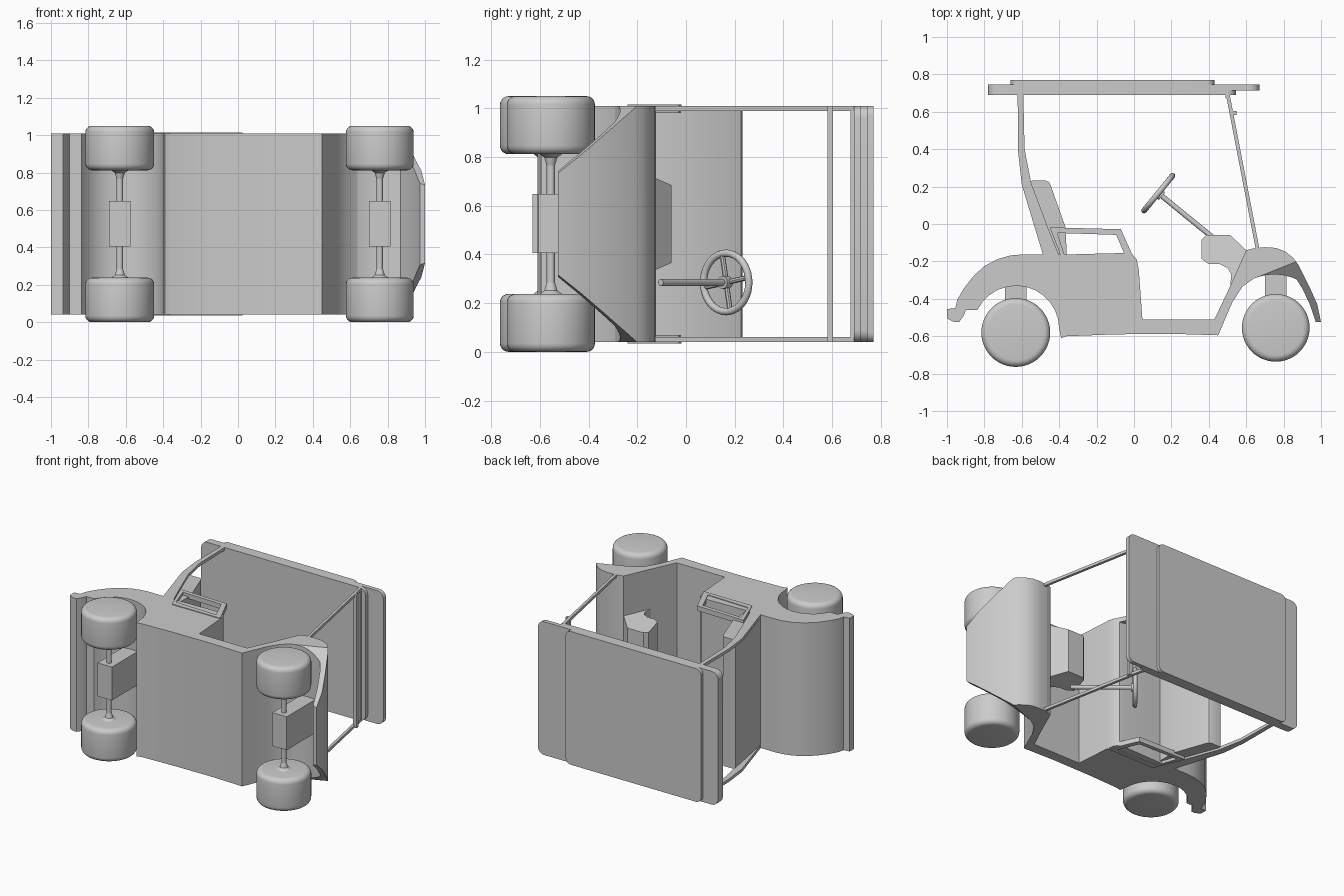
import bpy, bmesh, math
from mathutils import Vector

if "Cube" in bpy.data.objects:
    bpy.data.objects.remove(bpy.data.objects["Cube"])

Z0, Z1, ZC = 0.04, 1.01, 0.525   # body side planes and the mirror plane


def finish(name, bm, angle=30):
    bmesh.ops.recalc_face_normals(bm, faces=bm.faces)
    me = bpy.data.meshes.new(name)
    bm.to_mesh(me)
    bm.free()
    ob = bpy.data.objects.new(name, me)
    bpy.context.collection.objects.link(ob)
    bpy.ops.object.select_all(action='DESELECT')
    ob.select_set(True)
    bpy.context.view_layer.objects.active = ob
    bpy.ops.object.shade_smooth_by_angle(angle=math.radians(angle))
    return ob


def arc(cx, cy, r, a0, a1, n=12):
    return [(cx + r * math.cos(math.radians(a0 + (a1 - a0) * i / n)),
             cy + r * math.sin(math.radians(a0 + (a1 - a0) * i / n))) for i in range(n + 1)]


def prism(pts, z0, z1):
    bm = bmesh.new()
    f = bm.faces.new([bm.verts.new((x, y, z0)) for x, y in pts])
    r = bmesh.ops.extrude_face_region(bm, geom=[f])
    bmesh.ops.translate(bm, verts=[v for v in r['geom'] if isinstance(v, bmesh.types.BMVert)],
                        vec=(0, 0, z1 - z0))
    return bm


def slab(pts, name, z0=Z0, z1=Z1):
    return finish(name, prism(pts, z0, z1))


def both_sides(pts, name, depth, out=0.0):
    slab(pts, name + "_left", Z0 - out, Z0 + depth)
    slab(pts, name + "_right", Z1 - depth, Z1 + out)


def rod(name, a, b, r0, r1=None, seg=20):
    a, b = Vector(a), Vector(b)
    bm = bmesh.new()
    bmesh.ops.create_cone(bm, cap_ends=True, segments=seg, radius1=r0,
                          radius2=r0 if r1 is None else r1, depth=(b - a).length)
    bm.transform((b - a).to_track_quat('Z', 'Y').to_matrix().to_4x4())
    bmesh.ops.translate(bm, verts=bm.verts, vec=(a + b) / 2)
    return finish(name, bm)


def box(name, x0, x1, y0, y1, z0, z1, corner=0.0):
    bm = prism([(x0, y0), (x1, y0), (x1, y1), (x0, y1)], z0, z1)
    if corner:
        es = [e for e in bm.edges
              if abs(e.verts[0].co.y - e.verts[1].co.y) > 0.9 * (y1 - y0)]
        bmesh.ops.bevel(bm, geom=es, offset=corner, segments=6, profile=0.5, affect='EDGES')
    return finish(name, bm)


# Main body: rear fender, seat base, floor and front pillar in one profile
body = (arc(-0.63, -0.56, 0.23, 0, 154) +
        [(-0.90, -0.46), (-0.91, -0.49), (-0.935, -0.525), (-0.96, -0.525), (-1.0, -0.505),
         (-1.0, -0.455), (-0.955, -0.45), (-0.945, -0.405), (-0.91, -0.345), (-0.86, -0.28),
         (-0.80, -0.225), (-0.73, -0.188), (-0.66, -0.168), (-0.60, -0.163), (-0.36, -0.163),
         (-0.05, -0.155), (-0.01, -0.16), (0.015, -0.19), (0.025, -0.24), (0.045, -0.51),
         (0.43, -0.51), (0.52, -0.32), (0.60, -0.14), (0.64, -0.13), (0.64, -0.292),
         (0.58, -0.335), (0.525, -0.42), (0.45, -0.595), (0.20, -0.587), (-0.10, -0.59),
         (-0.36, -0.60), (-0.39, -0.61)])
slab(body, "body")

# Front hood, with both lower corners sliced off at a slant
hood = ([(0.64, -0.13), (0.70, -0.124), (0.76, -0.128), (0.81, -0.148), (0.85, -0.18),
         (0.88, -0.22), (0.94, -0.34), (0.98, -0.43), (1.0, -0.525), (0.972, -0.525),
         (0.94, -0.43), (0.90, -0.345)] + arc(0.75, -0.56, 0.29, 66, 112.3, 8))
bm = prism(hood, Z0, Z1)
p1, p2, p3 = Vector((0.87, -0.2, Z1)), Vector((0.72, -0.26, Z1)), Vector((0.985, -0.53, 0.735))
n = (p2 - p1).cross(p3 - p1).normalized()
if n.z < 0:
    n = -n
for s in (1, -1):
    co = Vector((p1.x, p1.y, p1.z if s > 0 else 2 * ZC - p1.z))
    r = bmesh.ops.bisect_plane(bm, geom=bm.verts[:] + bm.edges[:] + bm.faces[:], plane_co=co,
                               plane_no=(n.x, n.y, n.z * s), clear_outer=True)
    cut = [e for e in r['geom_cut'] if isinstance(e, bmesh.types.BMEdge)]
    bmesh.ops.holes_fill(bm, edges=cut)
finish("hood", bm)

# Seat back
slab([(-0.555, 0.225), (-0.545, 0.232), (-0.475, 0.233), (-0.455, 0.225), (-0.445, 0.205),
      (-0.365, -0.02), (-0.36, -0.17), (-0.485, -0.17)], "seat_back", Z0 + 0.015, Z1 - 0.015)

# Rear roof posts running down beside the seat back
both_sides([(-0.622, 0.70), (-0.592, 0.70), (-0.585, 0.40), (-0.55, 0.22), (-0.46, -0.02),
            (-0.40, -0.17), (-0.485, -0.17), (-0.60, 0.21), (-0.62, 0.39)], "rear_post", 0.022)

# Armrest frames: four bars around an opening
outer = [(-0.45, -0.018), (-0.07, -0.028), (0.025, -0.24), (-0.365, -0.24)]
inner = [(-0.41, -0.048), (-0.095, -0.058), (-0.03, -0.21), (-0.36, -0.2)]
for i in range(4):
    j = (i + 1) % 4
    both_sides([outer[i], outer[j], inner[j], inner[i]], f"armrest_bar_{i}", 0.03, 0.005)

# Windscreen frame
both_sides([(0.49, 0.70), (0.51, 0.70), (0.67, -0.13), (0.65, -0.13)], "windscreen_post", 0.02)
box("windscreen_crossbar", 0.518, 0.548, 0.582, 0.604, Z0, Z1)
box("windscreen_top_bar", 0.49, 0.51, 0.675, 0.70, Z0, Z1)

# Dashboard, narrower toward the top
dash = prism([(0.36, -0.085), (0.385, -0.06), (0.515, -0.06), (0.60, -0.14), (0.50, -0.37),
              (0.515, -0.33), (0.52, -0.27), (0.50, -0.235), (0.46, -0.215), (0.40, -0.215),
              (0.36, -0.185)], 0.33, 0.72)
for v in dash.verts:
    if v.co.y > -0.1:
        v.co.z += 0.035 if v.co.z < ZC else -0.035
finish("dashboard", dash)

# Roof: stepped plates with rounded corners
box("roof_lower", -0.78, 0.545, 0.69, 0.72, Z0, Z1, 0.05)
box("roof_middle", -0.78, 0.67, 0.715, 0.746, Z0, Z1, 0.05)
box("roof_top", -0.66, 0.43, 0.74, 0.77, Z0, Z1, 0.04)

# Steering wheel, hub, spokes and column
hub = Vector((0.13, 0.165, 0.285))
axis = Vector((0.27, -0.22, 0)).normalized()
side = Vector((-axis.y, axis.x, 0))
rod("steering_column", hub, (0.46, -0.104, 0.285), 0.014)
rod("steering_hub", hub - axis * 0.012, hub + axis * 0.025, 0.026)
bpy.ops.mesh.primitive_torus_add(major_radius=0.12, minor_radius=0.015, major_segments=40,
                                 minor_segments=12, location=hub,
                                 rotation=axis.to_track_quat('Z', 'Y').to_euler())
bpy.context.object.name = "steering_rim"
bpy.ops.object.shade_smooth_by_angle(angle=math.radians(60))
for i in range(4):
    a = math.radians(10 + 90 * i)
    d = side * math.cos(a) + Vector((0, 0, 1)) * math.sin(a)
    rod(f"spoke_{i}", hub, hub + d * 0.12, 0.011, seg=8)

# Wheels, axles and axle mounts
for name, x, y, r, top in (("rear", -0.632, -0.58, 0.184, -0.325), ("front", 0.758, -0.555, 0.181, -0.265)):
    for sname, z0, z1, zi, zo in (("left", 0.0, 0.238, 0.235, 0.285), ("right", 0.812, 1.05, 0.815, 0.765)):
        bm = bmesh.new()
        bmesh.ops.create_cone(bm, cap_ends=True, segments=48, radius1=r, radius2=r, depth=z1 - z0)
        rims = [e for e in bm.edges if abs(e.verts[0].co.z - e.verts[1].co.z) < 1e-5]
        bmesh.ops.bevel(bm, geom=rims, offset=0.035, segments=5, profile=0.5, affect='EDGES')
        bmesh.ops.translate(bm, verts=bm.verts, vec=(x, y, (z0 + z1) / 2))
        finish(f"{name}_wheel_{sname}", bm, 40)
        zm = (zi * 2 + zo) / 3
        rod(f"{name}_axle_flare_{sname}", (x, y, zi), (x, y, zm), 0.05, 0.027)
        rod(f"{name}_axle_neck_{sname}", (x, y, zm), (x, y, zo), 0.027, 0.017)
    rod(f"{name}_axle", (x, y, 0.2), (x, y, 0.85), 0.017)
    box(f"{name}_axle_mount", x - 0.058, x + 0.058, y - 0.05, top, 0.405, 0.648)
